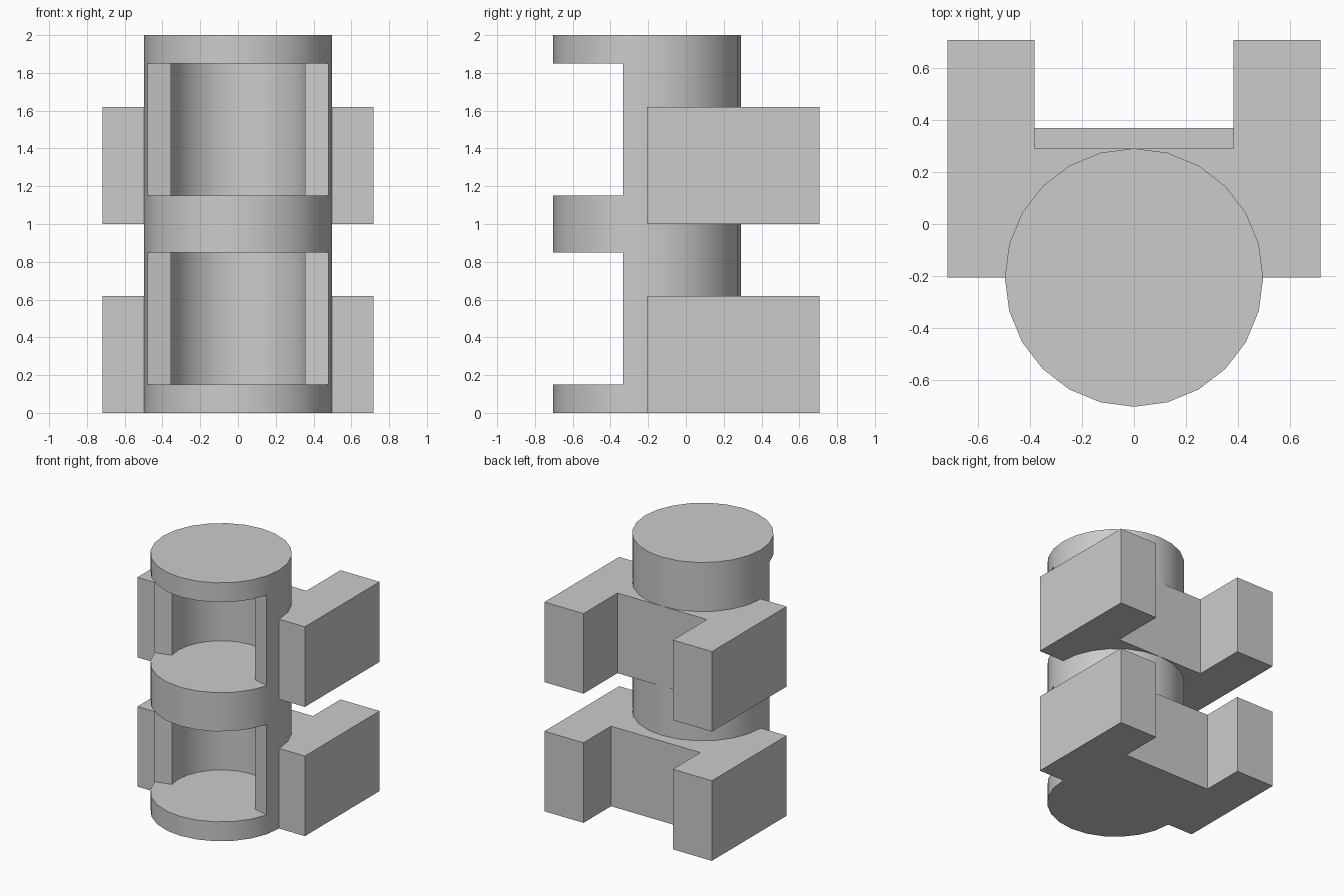
import bpy
import bmesh
from math import cos, sin, radians

old = bpy.data.objects.get("Cube")
if old:
    bpy.data.objects.remove(old, do_unlink=True)

SIDES = 24
CENTER_Y = -0.206
OUTER, INNER = 0.497, 0.367

grey = bpy.data.materials.new("plain grey")
grey.use_nodes = True
colour = (0.6, 0.6, 0.6, 1)
grey.diffuse_color = colour
grey.node_tree.nodes["Principled BSDF"].inputs["Base Color"].default_value = colour


def ring_point(i, radius):
    a = radians(360 / SIDES * i)
    return radius * cos(a), CENTER_Y + radius * sin(a)


def finish(name, bm):
    bmesh.ops.recalc_face_normals(bm, faces=bm.faces)
    mesh = bpy.data.meshes.new(name)
    bm.to_mesh(mesh)
    bm.free()
    mesh.materials.append(grey)
    obj = bpy.data.objects.new(name, mesh)
    bpy.context.collection.objects.link(obj)
    return obj


def make_column(name, levels):
    """Round column whose odd height bands are open at the front."""
    bm = bmesh.new()
    rings = [[bm.verts.new((*ring_point(i, OUTER), z)) for i in range(SIDES)]
             for z in levels]
    back = range(-1, 14)          # ring steps kept as wall beside the openings
    front = range(14, SIDES - 1)  # ring steps across the open front
    for band, (low, high) in enumerate(zip(rings, rings[1:])):
        is_open = band % 2 == 1
        steps = back[:-1] if is_open else range(SIDES)
        for i in steps:
            j = (i + 1) % SIDES
            bm.faces.new((low[i], low[j], high[j], high[i]))
        if not is_open:
            continue
        # hollow: curved back wall, two wall ends, floor and ceiling
        inner = [[bm.verts.new((*ring_point(i, INNER), z)) for i in back]
                 for z in (levels[band], levels[band + 1])]
        for k in range(len(back) - 1):
            bm.faces.new((inner[0][k], inner[0][k + 1],
                          inner[1][k + 1], inner[1][k]))
        for i, k in ((back[0], 0), (back[-1], -1)):
            bm.faces.new((low[i], inner[0][k], inner[1][k], high[i]))
        for outer, arc in zip((low, high), inner):
            edge = [outer[back[-1]]] + [outer[i] for i in front] + [outer[back[0]]]
            bm.faces.new(arc + edge)
    bm.faces.new(rings[0])
    bm.faces.new(rings[-1])
    obj = finish(name, bm)
    bpy.ops.object.select_all(action='DESELECT')
    obj.select_set(True)
    bpy.context.view_layer.objects.active = obj
    bpy.ops.object.shade_smooth_by_angle(angle=radians(30))


def make_bracket(name, bottom, web_y):
    """U-shaped bracket wrapped around the back half of the column."""
    x_in, x_out, y_front, y_back = 0.383, 0.717, CENTER_Y, 0.707
    half = [(x_out, y_front), (x_out, y_back), (x_in, y_back), (x_in, web_y)]
    outline = half + [(-x, y) for x, y in reversed(half)]
    # inner edge is buried inside the column wall
    outline += [ring_point(i, 0.45) for i in range(SIDES // 2, -1, -1)]
    bm = bmesh.new()
    base = bm.faces.new([bm.verts.new((x, y, bottom)) for x, y in outline])
    top = bmesh.ops.extrude_face_region(bm, geom=[base], use_keep_orig=True)["geom"]
    bmesh.ops.translate(bm, vec=(0, 0, 0.62),
                        verts=[v for v in top if isinstance(v, bmesh.types.BMVert)])
    finish(name, bm)


make_column("column", [0, 0.15, 0.85, 1.15, 1.85, 2])
make_bracket("lower_bracket", 0, 0.37)
make_bracket("upper_bracket", 1, 0.291)
